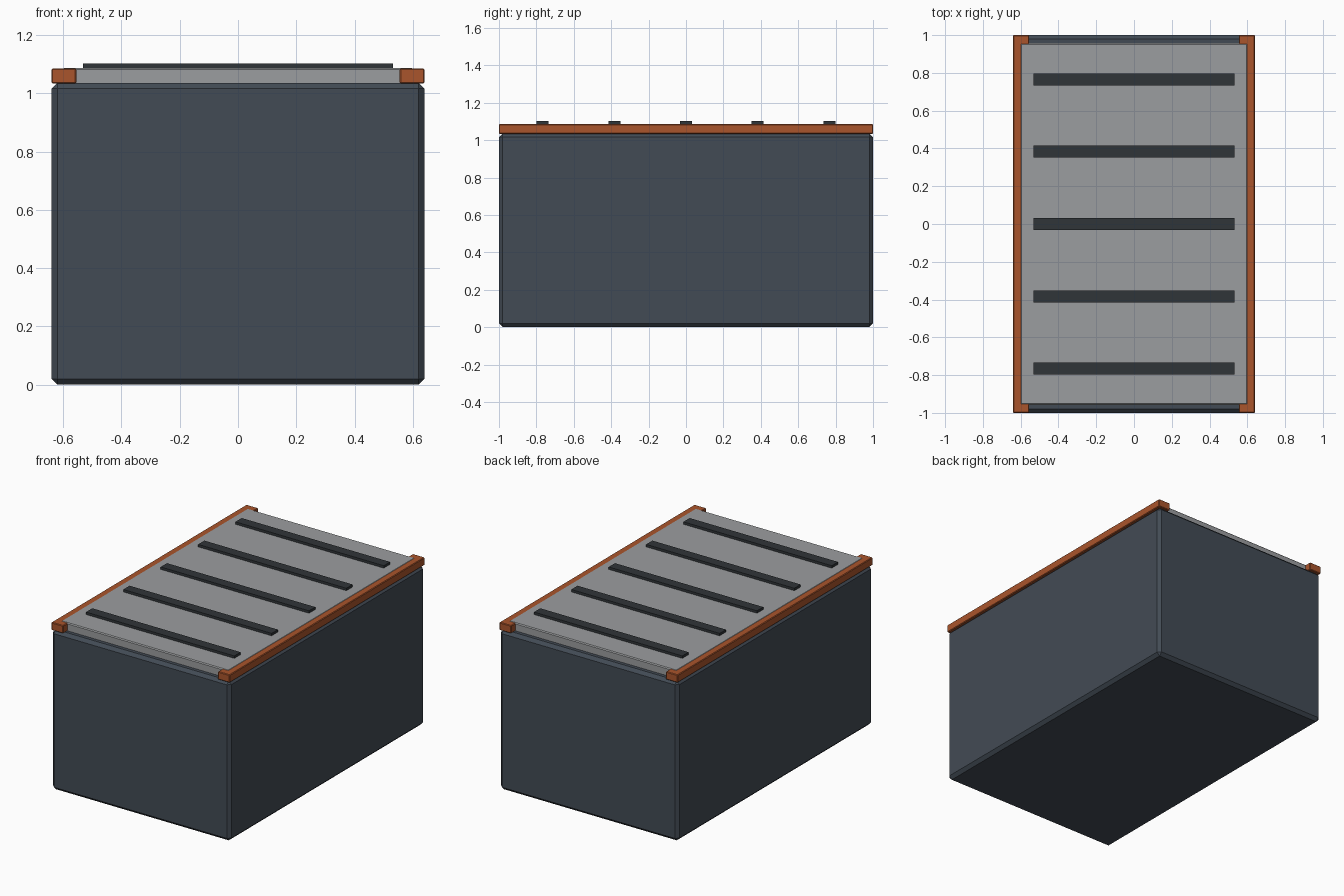
import bpy

if "Cube" in bpy.data.objects:
    bpy.data.objects.remove(bpy.data.objects["Cube"])


def material(name, rgb):
    m = bpy.data.materials.new(name)
    m.diffuse_color = (*rgb, 1)
    m.use_nodes = True
    m.node_tree.nodes["Principled BSDF"].inputs["Base Color"].default_value = m.diffuse_color
    return m


def box(name, lo, hi, mat, bevel=0):
    bpy.ops.mesh.primitive_cube_add(size=1, location=[(a + b) / 2 for a, b in zip(lo, hi)])
    ob = bpy.context.object
    ob.name = name
    ob.scale = [b - a for a, b in zip(lo, hi)]
    bpy.ops.object.transform_apply(location=False, rotation=False, scale=True)
    ob.data.materials.append(mat)
    if bevel:
        mod = ob.modifiers.new("chamfer", 'BEVEL')
        mod.width = bevel
        mod.segments = 1
    return ob


slate = material("slate", (0.055, 0.07, 0.09))
grey = material("grey", (0.33, 0.34, 0.35))
dark = material("dark", (0.03, 0.035, 0.04))
rust = material("rust", (0.40, 0.09, 0.025))

# Chamfered container body
box("body", (-0.64, -1, 0), (0.64, 1, 1.036), slate, 0.02)

# Lid panel, slightly proud of the rails
box("lid", (-0.602, -0.957, 1.03), (0.602, 0.957, 1.087), grey, 0.006)

# Side rails along the top edges
for side, x in (("left", -0.5975), ("right", 0.5975)):
    box(side + "_rail", (x - 0.0425, -1, 1.034), (x + 0.0425, 1, 1.085), rust, 0.004)

# Raised ribs across the lid
for i in range(5):
    y = (i - 2) * 0.383
    box(f"rib_{i + 1}", (-0.532, y - 0.032, 1.08), (0.532, y + 0.032, 1.103), dark)
